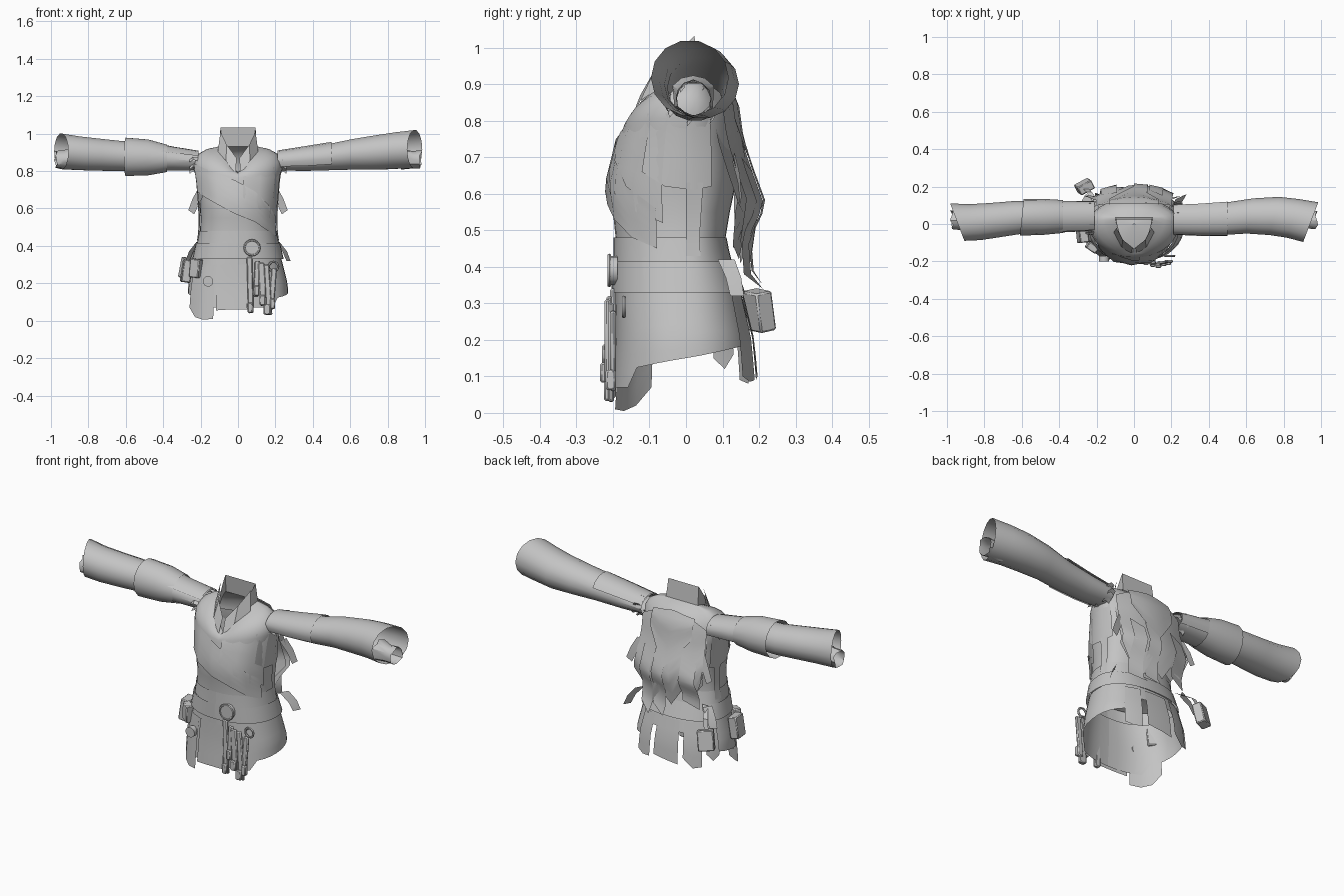
import bpy, math, random
from mathutils import Vector

random.seed(4)
cube = bpy.data.objects.get("Cube")
if cube:
    bpy.data.objects.remove(cube, do_unlink=True)

cloth = bpy.data.materials.new("grey cloth")
cloth.use_nodes = True
GREY = (0.55, 0.55, 0.55, 1)
cloth.diffuse_color = GREY
cloth.node_tree.nodes["Principled BSDF"].inputs["Base Color"].default_value = GREY


def finish(ob, name):
    ob.name = name
    ob.data.materials.clear()
    ob.data.materials.append(cloth)
    bpy.ops.object.select_all(action='DESELECT')
    ob.select_set(True)
    bpy.context.view_layer.objects.active = ob
    bpy.ops.object.shade_smooth_by_angle(angle=math.radians(35))
    return ob


def sheet(name, rows, closed=False):
    """Skin a grid of points, one list per row."""
    n = len(rows[0])
    faces = []
    for r in range(len(rows) - 1):
        for c in range(n if closed else n - 1):
            d = (c + 1) % n
            faces.append((r * n + c, r * n + d, (r + 1) * n + d, (r + 1) * n + c))
    me = bpy.data.meshes.new(name)
    me.from_pydata([tuple(p) for row in rows for p in row], [], faces)
    ob = bpy.data.objects.new(name, me)
    bpy.context.collection.objects.link(ob)
    return finish(ob, name)


def sample(table, z):
    """Interpolate the columns of a table sorted by its first column."""
    z = min(max(z, table[0][0]), table[-1][0])
    for lo, hi in zip(table, table[1:]):
        if z <= hi[0]:
            break
    t = (z - lo[0]) / (hi[0] - lo[0])
    return [a + (b - a) * t for a, b in zip(lo[1:], hi[1:])]


# Body profile: height, half width, front depth, back depth
BODY = [(0.0, .272, .20, .19), (.2, .262, .19, .178), (.33, .232, .192, .15),
        (.42, .21, .19, .115), (.48, .202, .192, .105), (.55, .20, .20, .12),
        (.62, .205, .212, .135), (.75, .218, .18, .135), (.82, .23, .15, .13),
        (.9, .23, .10, .115)]


def surf(deg, z, off=0):
    """Point on the body; 0 degrees is the front, 90 is the left side."""
    w, f, b = (v + off for v in sample(BODY, z))
    a = math.radians(deg)
    s, c = math.sin(a), math.cos(a)
    s = math.copysign(abs(s) ** .88, s)
    c = math.copysign(abs(c) ** .88, c)
    return Vector((w * s, -c * (f if c > 0 else b), z))


def patch(name, a0, a1, tops, bots, off0=.008, off1=.008, rows=5):
    """Cloth piece over the body, with a height list for each edge."""
    n = len(bots)
    if not isinstance(tops, list):
        tops = [tops] * n
    grid = []
    for r in range(rows + 1):
        t = r / rows
        grid.append([surf(a0 + (a1 - a0) * i / (n - 1), tops[i] + (bots[i] - tops[i]) * t,
                          off0 + (off1 - off0) * t) for i in range(n)])
    return sheet(name, grid)


# Hanging back cloth profile: height, depth
DRAPE = [(.33, .22), (.38, .18), (.48, .172), (.57, .215), (.66, .182), (.75, .152),
         (.85, .138), (.92, .10)]


def drape(name, x0, x1, tops, bots, inset=0, rows=8):
    """Loose cloth behind the back, wider towards the hips."""
    n = len(bots)
    grid = []
    for r in range(rows + 1):
        row = []
        for i in range(n):
            z = tops[i] + (bots[i] - tops[i]) * r / rows
            x = (x0 + (x1 - x0) * i / (n - 1)) * (1 + .3 * max(0, .75 - z))
            row.append((x, sample(DRAPE, z)[0] - inset - x * x, z))
        grid.append(row)
    return sheet(name, grid)


def ribbon(name, pts, width, across=(1, 0, 0)):
    """Flat strip along a path, tapering a little."""
    d = Vector(across)
    w = [width * (.55 - .15 * i / len(pts)) for i in range(len(pts))]
    return sheet(name, [[Vector(p) - d * k, Vector(p) + d * k] for p, k in zip(pts, w)])


def tube(name, secs, n=14, shear=0, a0=0, a1=360, wobble=0, grow=0):
    """Sleeve through sections (x, y, z, ry, rz)."""
    whole = a1 - a0 == 360
    rows = []
    for i, (x, y, z, ry, rz) in enumerate(secs):
        end = shear * i / (len(secs) - 1)
        row = []
        for k in range(n if whole else n + 1):
            a = math.radians(a0 + (a1 - a0) * k / n)
            j = 1 + random.uniform(-wobble, wobble)
            dy, dz = (ry + grow) * math.cos(a) * j, (rz + grow) * math.sin(a) * j
            row.append((x + end * dy + random.uniform(-wobble, wobble) * .1, y + dy, z + dz))
        rows.append(row)
    return sheet(name, rows, closed=whole)


# Torso, with squared shoulders and a neckline dipping to a V at the front
STEPS = range(0, 360, 10)


def neck(deg):
    a = math.radians(deg)
    front = max(0, math.cos(a))
    dip = 1 - abs(math.sin(a)) if front else 0
    return Vector((.10 * math.sin(a), .035 - .165 * front ** 1.5, .932 - .142 * dip))


torso = [[surf(d, z) for d in STEPS] for z in (.4, .47, .55, .6, .65, .7, .75)]
for t in (.2, .4, .6, .8, 1):
    row = []
    for d in STEPS:
        s = abs(math.sin(math.radians(d)))
        back = max(0, -math.cos(math.radians(d)))
        mid = surf(d, .79, .015)
        mid.x *= 1 + .22 * s * s
        mid.z = .79 + .12 * max(s, back)
        row.append(surf(d, .75) * (1 - t) ** 2 + mid * 2 * t * (1 - t) + neck(d) * t * t)
    torso.append(row)
sheet("torso", torso, closed=True)

# Inner lining across the waist
lining = []
for k, z in ((1, .40), (.6, .43), (.02, .44)):
    lining.append([Vector((p.x * k, p.y * k, z)) for p in (surf(d, .40) for d in STEPS)])
sheet("waist_lining", lining, closed=True)

# Standing collar, closing towards the V
collar = []
for t in (0, .5, 1):
    row = []
    for d in range(10, 351, 10):
        p = neck(d)
        rise = min(1, (1 - math.cos(math.radians(d))) * 1.1)
        row.append(p + Vector((p.x * -.06 * t, -.012 * t, .1 * rise * t)))
    collar.append(row)
sheet("collar", collar)
for s in (-1, 1):
    sheet("collar_flap", [[(s * .094, -.02, 1.01), (s * .108, -.045, .905)],
                          [(s * .06, -.085, .94), (s * .065, -.125, .855)],
                          [(s * .008, -.125, .87), (s * .012, -.16, .78)]])

# Crossed chest wrap and side panels
patch("chest_wrap", -75, 70, [.84, .82, .79, .75, .69, .62, .56],
      [.69, .66, .62, .57, .53, .48, .45], .012, .012)
patch("chest_underwrap", 5, 75, [.77, .80, .82, .82], [.66, .60, .55, .52], .008, .01)
for s in (-1, 1):
    patch("side_panel", s * 58, s * 116, .82, [.66, .62, .61, .62], .006, .01)
    patch("side_tab", s * 90, s * 106, .63, [.43, .43], .01, .01)

# Sash, belt and skirt, open at the middle of the back
patch("waist_sash", 0, 360, .48, [.41] * 37, .006, .008, 2)
patch("belt", 0, 360, .415, [.33] * 37, .014, .012, 2)
hem = []
for d in range(0, 361, 10):
    c = math.cos(math.radians(d))
    hem.append(.07 if c > .75 else .26 if c < -.92 else .15 - .04 * c)
patch("skirt", 0, 360, .34, hem, .0, .004, 6)

# Torn flaps along the hem
for a0, a1, top, bots in [(-66, -25, .30, [.07, .02, .005, .01]),
                          (-22, 8, .30, [.055, .06, .06]),
                          (140, 162, .32, [.10, .085, .09]),
                          (168, 194, .32, [.11, .10, .09]),
                          (200, 224, .32, [.13, .08, .09]),
                          (230, 250, .34, [.16, .12, .15])]:
    patch("hem_flap", a0, a1, top, bots, .006, .012, 4)

# Ragged back cloth in overlapping layers
drape("back_cloth", -.20, .20, [.84, .87, .89, .90, .90, .89, .87, .84],
      [.58, .45, .50, .41, .47, .38, .47, .55])
drape("back_underlayer", -.19, .19, [.80] * 6, [.55, .45, .50, .42, .46, .55], .03)
drape("back_yoke", -.13, .13, [.89, .90, .91, .90, .89], [.78, .70, .62, .70, .80], -.006)
for x0, x1, low in [(-.17, -.09, .41), (.0, .07, .35), (.08, .15, .34)]:
    drape("back_strip", x0, x1, [.66, .70], [low, low + .04], -.006)
for s in (-1, 1):
    ribbon("side_rag", [(s * .19, .13, .70), (s * .225, .145, .64), (s * .25, .15, .58)],
           .05, (.7, .1, .5 * s))
    ribbon("hip_rag", [(s * .21, .11, .42), (s * .25, .13, .37), (s * .27, .14, .32)],
           .06, (.4, .7, 0))

# Sleeves, mitred at the wrists
left = [(.21, .025, .853, .076, .05), (.35, .025, .862, .082, .063), (.5, .03, .876, .088, .073),
        (.62, .043, .89, .094, .084), (.75, .043, .9, .102, .095), (.85, .03, .91, .103, .1),
        (.945, .01, .917, .106, .104)]
right = [(-.21, .04, .852, .076, .05), (-.35, .037, .863, .08, .062), (-.5, .035, .877, .085, .078),
         (-.62, .035, .88, .088, .082), (-.75, .02, .888, .092, .088), (-.85, .01, .895, .096, .092),
         (-.945, .01, .905, .1, .097)]
tube("left_sleeve", left, shear=.38)
tube("right_sleeve", right, shear=-.38)
tube("left_sleeve_layer", left[:3], 8, a0=20, a1=210, grow=.007)
tube("right_sleeve_layer", right[:3], 8, a0=-30, a1=150, grow=.007)
tube("right_arm_band", [(-.38, .04, .868, .088, .075), (-.48, .038, .873, .096, .098),
                        (-.6, .036, .876, .098, .105)], shear=.1)
for s in (-1, 1):
    tube("wrist_wrap", [(s * .87, .02, .865, .06, .055), (s * .93, .02, .862, .048, .046),
                        (s * .975, .02, .86, .05, .048)], 12, wobble=.1)
    for k in range(8):
        a = math.radians(-60 + 45 * k)
        y, z = .03 + .08 * math.cos(a), .85 + .05 * math.sin(a)
        ribbon("shoulder_tatter", [(s * .215, y, z), (s * .24, y * 1.08, z + .005),
                                   (s * .26, y, z - .01)], .022, (0, .6, .7))


# Fittings
def disc(name, loc, r, depth):
    bpy.ops.mesh.primitive_cylinder_add(vertices=14, radius=r, depth=depth, location=loc,
                                        rotation=(math.pi / 2, 0, 0))
    return finish(bpy.context.object, name)


def ring(name, loc, r, thick):
    bpy.ops.mesh.primitive_torus_add(major_segments=16, minor_segments=6, major_radius=r,
                                     minor_radius=thick, location=loc,
                                     rotation=(math.pi / 2, 0, 0))
    return finish(bpy.context.object, name)


def block(name, loc, size, rot=(0, 0, 0)):
    bpy.ops.mesh.primitive_cube_add(size=1, location=loc, rotation=rot)
    ob = bpy.context.object
    ob.scale = size
    bpy.ops.object.transform_apply(location=False, rotation=False, scale=True)
    ob.modifiers.new("bevel", 'BEVEL').width = .005
    return finish(ob, name)


disc("belt_buckle", (.075, -.2, .39), .04, .025)
ring("buckle_rim", (.075, -.21, .39), .04, .006)
disc("hip_medallion", (-.16, -.185, .21), .028, .03)
ring("hip_ring", (.19, -.17, .29), .025, .006)

# Hanging tassels below the buckle
for x, y, top, low, w in [(.065, -.20, .34, .04, .03), (.10, -.21, .32, .13, .03),
                          (.13, -.215, .31, .08, .035), (.155, -.205, .30, .03, .04),
                          (.185, -.20, .28, .06, .03)]:
    block("tassel", (x, y, (top + low) / 2), (w, .016, top - low), (0, random.uniform(-.08, .08), 0))
    block("tassel_end", (x, y - .006, low + .03), (w * .9, .028, .055))

# Pouches on the right hip and back
block("hip_pouch", (-.265, .2, .28), (.085, .05, .11), (.2, .1, .5))
block("side_pouch", (-.275, -.06, .265), (.05, .08, .12), (0, .15, .1))
block("front_pouch", (-.225, -.125, .28), (.06, .04, .10), (0, .1, -.6))
ribbon("pouch_strap", [(-.19, .10, .42), (-.24, .17, .38), (-.265, .195, .31)], .03)
